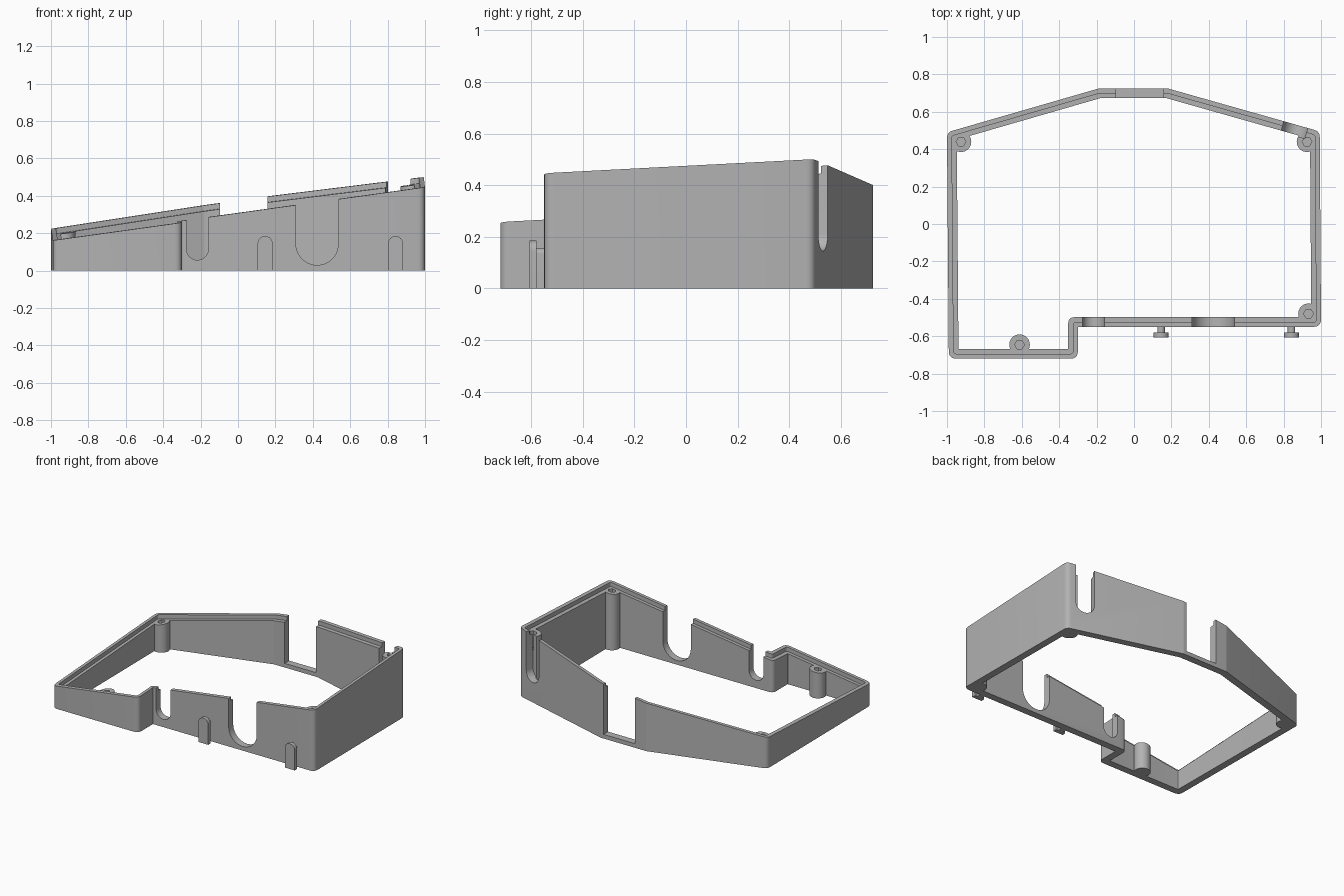
import bpy, bmesh, math
from mathutils import Matrix, Vector

cube = bpy.data.objects.get("Cube")
if cube:
    bpy.data.objects.remove(cube, do_unlink=True)

grey = bpy.data.materials.new("plain grey")
grey.use_nodes = True
grey.diffuse_color = (0.45, 0.45, 0.45, 1)
grey.node_tree.nodes["Principled BSDF"].inputs["Base Color"].default_value = grey.diffuse_color

LEDGE = 0.03   # depth of the inner step
WALL = 0.052   # wall thickness
UPRIGHT = Matrix.Rotation(math.pi / 2, 4, "X")


def rim_height(x, y):
    return 0.337 + 0.1385 * x + 0.053 * y


def make_object(name, bm):
    bmesh.ops.recalc_face_normals(bm, faces=bm.faces)
    mesh = bpy.data.meshes.new(name)
    bm.to_mesh(mesh)
    bm.free()
    mesh.materials.append(grey)
    ob = bpy.data.objects.new(name, mesh)
    bpy.context.collection.objects.link(ob)
    return ob


def prism(name, pts, depth, matrix=Matrix(), top=None):
    """Extrude a flat outline; top optionally slopes the upper end."""
    bm = bmesh.new()
    low = [bm.verts.new((x, y, 0)) for x, y in pts]
    high = [bm.verts.new((x, y, depth)) for x, y in pts]
    bm.faces.new(low)
    bm.faces.new(high)
    for i in range(len(pts)):
        j = (i + 1) % len(pts)
        bm.faces.new((low[i], low[j], high[j], high[i]))
    bm.transform(matrix)
    if top:
        for v in high:
            v.co.z = top(v.co.x, v.co.y)
    return make_object(name, bm)


def circle(r, n, x=0, y=0):
    return [(x + r * math.cos(2 * math.pi * i / n), y + r * math.sin(2 * math.pi * i / n))
            for i in range(n)]


def arch(r, round_end, flat_end, n=20):
    """Strip with one half-round end, pointing up or down."""
    s = 1 if round_end > flat_end else -1
    c = round_end - s * r
    arc = [(r * math.cos(math.pi * i / n), c + s * r * math.sin(math.pi * i / n))
           for i in range(n + 1)]
    return arc + [(-r, flat_end), (r, flat_end)]


def boolean(target, other, operation):
    mod = target.modifiers.new(operation, "BOOLEAN")
    mod.operation, mod.solver, mod.object = operation, "EXACT", other
    bpy.context.view_layer.objects.active = target
    bpy.ops.object.modifier_apply(modifier=mod.name)
    bpy.data.objects.remove(other, do_unlink=True)


# Plan of the enclosure, counter-clockwise
plan = [Vector(p) for p in [(-0.99, -0.72), (-0.3, -0.72), (-0.3, -0.55), (1.0, -0.55),
                            (0.993, 0.495), (0.18, 0.725), (-0.187, 0.725), (-1.0, 0.49)]]


def outline(inset, steps=5):
    """Plan moved inward, with corners rounded."""
    pts = []
    for i, p in enumerate(plan):
        a = (p - plan[i - 1]).normalized()
        b = (plan[(i + 1) % len(plan)] - p).normalized()
        na, nb = Vector((-a.y, a.x)), Vector((-b.y, b.x))
        corner = p + (na + nb) * inset / (1 + na.dot(nb))
        convex = a.x * b.y - a.y * b.x > 0
        r = max(0.04 - inset, 0.004) if convex else 0.004 + inset * 0.6
        cut = r * math.tan(a.angle(b) / 2)
        start, end = corner - a * cut, corner + b * cut
        for k in range(steps + 1):
            t = k / steps
            pts.append(start * (1 - t) ** 2 + corner * 2 * t * (1 - t) + end * t * t)
    return pts


# Wall ring with a stepped, sloping rim
bm = bmesh.new()
loops = []
for inset, drop in [(0, None), (0, 0), (WALL / 2, 0), (WALL / 2, LEDGE), (WALL, LEDGE), (WALL, None)]:
    loops.append([bm.verts.new((p.x, p.y, 0 if drop is None else rim_height(p.x, p.y) - drop))
                  for p in outline(inset)])
for i, loop in enumerate(loops):
    nxt = loops[(i + 1) % len(loops)]
    for j in range(len(loop)):
        k = (j + 1) % len(loop)
        bm.faces.new((loop[j], loop[k], nxt[k], nxt[j]))
wall = make_object("enclosure_wall", bm)

# Screw posts, flush with the step, with hexagonal sockets
posts = [(-0.925, 0.44), (0.925, 0.44), (0.933, -0.48), (-0.612, -0.645)]
for x, y in posts:
    post = prism("post", circle(0.055, 32, x, y), 1,
                 top=lambda px, py: rim_height(px, py) - LEDGE)
    boolean(wall, post, "UNION")
for x, y in posts:
    z = rim_height(x, y) - LEDGE
    socket = prism("socket", circle(0.026, 6, x, y), 0.3, Matrix.Translation((x * 0, 0, z - 0.12)))
    boolean(wall, socket, "DIFFERENCE")

# Cable slots in the front wall
for x, r, bottom in [(-0.217, 0.058, 0.057), (0.423, 0.113, 0.03)]:
    slot = prism("slot", arch(r, bottom, 0.8), 0.12, Matrix.Translation((x, -0.46, 0)) @ UPRIGHT)
    boolean(wall, slot, "DIFFERENCE")

# Cable slot in the angled back wall
turn = Matrix.Rotation(math.atan2(plan[4].y - plan[5].y, plan[4].x - plan[5].x), 4, "Z")
place = Matrix.Translation((0.865, 0.531, 0)) @ turn @ Matrix.Translation((0, 0.05, 0))
boolean(wall, prism("slot", arch(0.066, 0.145, 0.8), 0.108, place @ UPRIGHT), "DIFFERENCE")

# Square opening in the middle of the back wall
opening = [(-0.095, 0.03), (0.157, 0.03), (0.157, 0.8), (-0.095, 0.8)]
boolean(wall, prism("opening", opening, 0.2, Matrix.Translation((0, 0.8, 0)) @ UPRIGHT), "DIFFERENCE")

# Hanging tabs on the front: a stem and a wider plate
parts = [wall]
for side, x in [("right", 0.145), ("left", 0.842)]:
    for name, r, top, y, depth in [("stem", 0.02, 0.155, -0.54, 0.045), ("plate", 0.04, 0.185, -0.58, 0.027)]:
        parts.append(prism(f"{side}_tab_{name}", arch(r, top, 0), depth,
                           Matrix.Translation((x, y, 0)) @ UPRIGHT))

# Smooth the rounded parts and keep edges sharp
bpy.ops.object.select_all(action="DESELECT")
for ob in parts:
    ob.select_set(True)
bpy.context.view_layer.objects.active = wall
bpy.ops.object.shade_smooth_by_angle(angle=math.radians(25))
